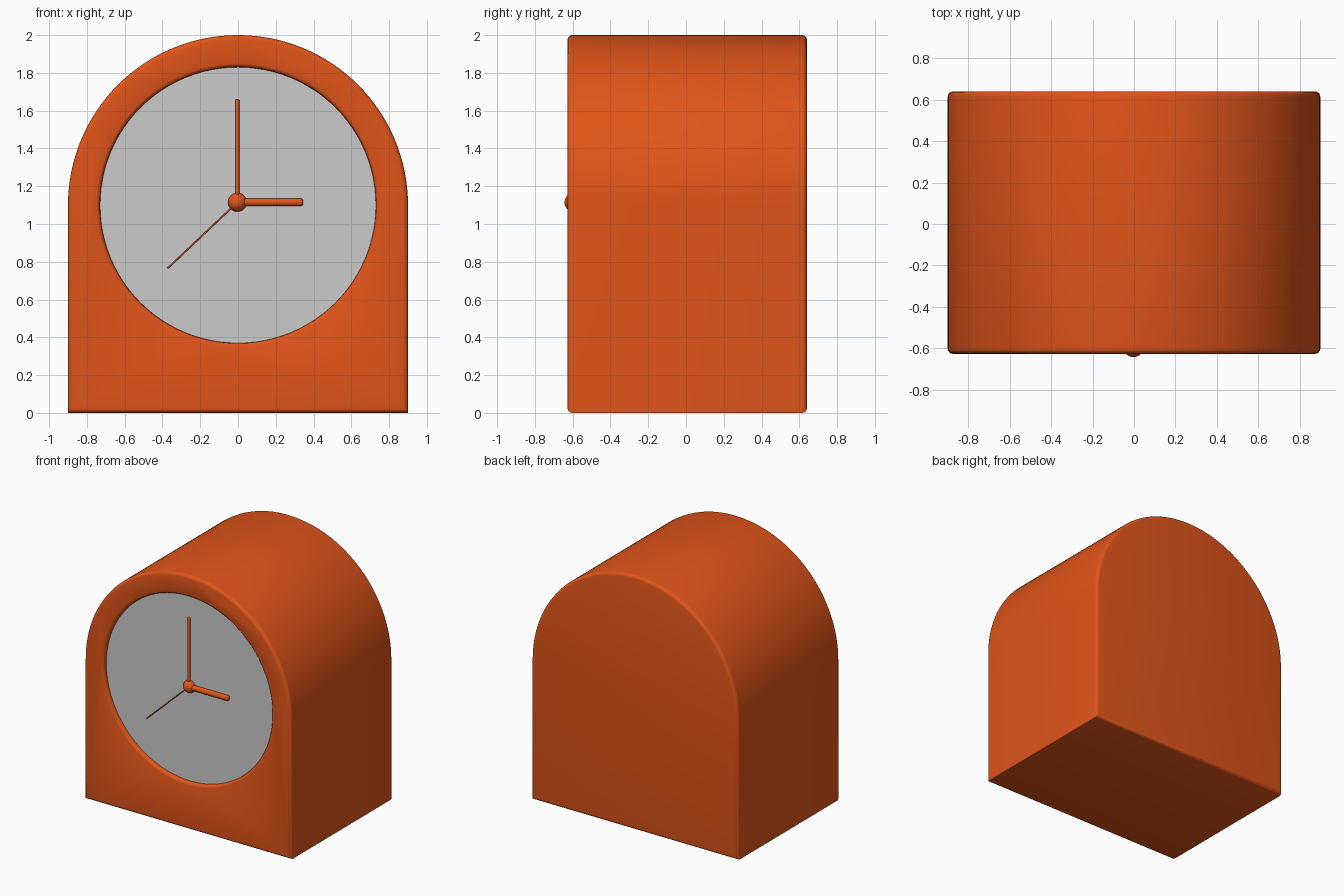
import bpy, bmesh, math
from mathutils import Vector

if "Cube" in bpy.data.objects:
    bpy.data.objects.remove(bpy.data.objects["Cube"])

orange = bpy.data.materials.new("orange")
orange.diffuse_color = (0.75, 0.09, 0.01, 1)
orange.use_nodes = True
orange.node_tree.nodes["Principled BSDF"].inputs["Base Color"].default_value = orange.diffuse_color

FRONT, BACK, DIAL_Y = -0.627, 0.64, -0.595
R, CZ = 0.9, 1.1


def finish(ob, name, mat=orange, angle=35):
    ob.name = name
    if mat:
        ob.data.materials.append(mat)
    bpy.ops.object.select_all(action='DESELECT')
    ob.select_set(True)
    bpy.context.view_layer.objects.active = ob
    bpy.ops.object.shade_smooth_by_angle(angle=math.radians(angle))
    return ob


def mesh_object(bm, name):
    bmesh.ops.recalc_face_normals(bm, faces=bm.faces)
    me = bpy.data.meshes.new(name)
    bm.to_mesh(me)
    bm.free()
    ob = bpy.data.objects.new(name, me)
    bpy.context.collection.objects.link(ob)
    return ob


# Arched case with rounded front and back outlines
N = 64
profile = [(-R, 0), (R, 0)] + [(R * math.cos(math.pi * i / N), CZ + R * math.sin(math.pi * i / N)) for i in range(N + 1)]
bm = bmesh.new()
face = bm.faces.new([bm.verts.new((x, FRONT, z)) for x, z in profile])
ext = bmesh.ops.extrude_face_region(bm, geom=[face], use_keep_orig=True)
bmesh.ops.translate(bm, verts=[v for v in ext["geom"] if isinstance(v, bmesh.types.BMVert)], vec=(0, BACK - FRONT, 0))
bmesh.ops.recalc_face_normals(bm, faces=bm.faces)
rims = [e for e in bm.edges if abs(e.verts[0].co.y - e.verts[1].co.y) < 1e-5]
bmesh.ops.bevel(bm, geom=rims, offset=0.025, segments=4, profile=0.5, affect='EDGES')
case = mesh_object(bm, "case")

# Cutter for the dial recess, with a rounded lip
lip = [(0.75, FRONT - 0.05), (0.75, FRONT), (0.742, FRONT + 0.003), (0.736, FRONT + 0.008),
       (0.732, FRONT + 0.016), (0.73, DIAL_Y), (0.73, DIAL_Y + 0.015)]
M = 96
bm = bmesh.new()
rings = [[bm.verts.new((r * math.cos(math.tau * i / M), y, CZ + r * math.sin(math.tau * i / M))) for i in range(M)]
         for r, y in lip]
for a, b in zip(rings, rings[1:]):
    for i in range(M):
        j = (i + 1) % M
        bm.faces.new((a[i], a[j], b[j], b[i]))
bm.faces.new(rings[0])
bm.faces.new(rings[-1])
cutter = mesh_object(bm, "recess_cutter")
cutter.hide_render = True
cutter.hide_viewport = True
cut = case.modifiers.new("recess", 'BOOLEAN')
cut.object = cutter
cut.operation = 'DIFFERENCE'
cut.solver = 'EXACT'
bpy.context.view_layer.objects.active = case
case.select_set(True)
bpy.ops.object.modifier_apply(modifier="recess")
bpy.data.objects.remove(cutter)
finish(case, "case")

# Grey dial
bpy.ops.mesh.primitive_cylinder_add(vertices=M, radius=0.732, depth=0.02,
                                    location=(0, DIAL_Y + 0.01, CZ), rotation=(math.pi / 2, 0, 0))
finish(bpy.context.object, "dial", None)

# Centre knob
HUB = Vector((-0.003, -0.593, 1.115))
bpy.ops.mesh.primitive_uv_sphere_add(segments=32, ring_count=16, radius=0.05, location=HUB)
finish(bpy.context.object, "centre_knob")


# Round hands with softened tips
def hand(name, tip_x, tip_z, radius):
    start = Vector((HUB.x, -0.605, HUB.z))
    d = Vector((tip_x, -0.605, tip_z)) - start
    bpy.ops.mesh.primitive_cylinder_add(vertices=20, radius=radius, depth=d.length, location=start + d / 2,
                                        rotation=d.to_track_quat('Z', 'Y').to_euler())
    ob = bpy.context.object
    finish(ob, name)
    bev = ob.modifiers.new("soft_tip", 'BEVEL')
    bev.width = radius * 0.6
    bev.segments = 3
    bev.limit_method = 'ANGLE'


hand("hour_hand", 0.345, 1.115, 0.021)
hand("minute_hand", -0.003, 1.66, 0.011)
hand("second_hand", -0.373, 0.765, 0.004)
